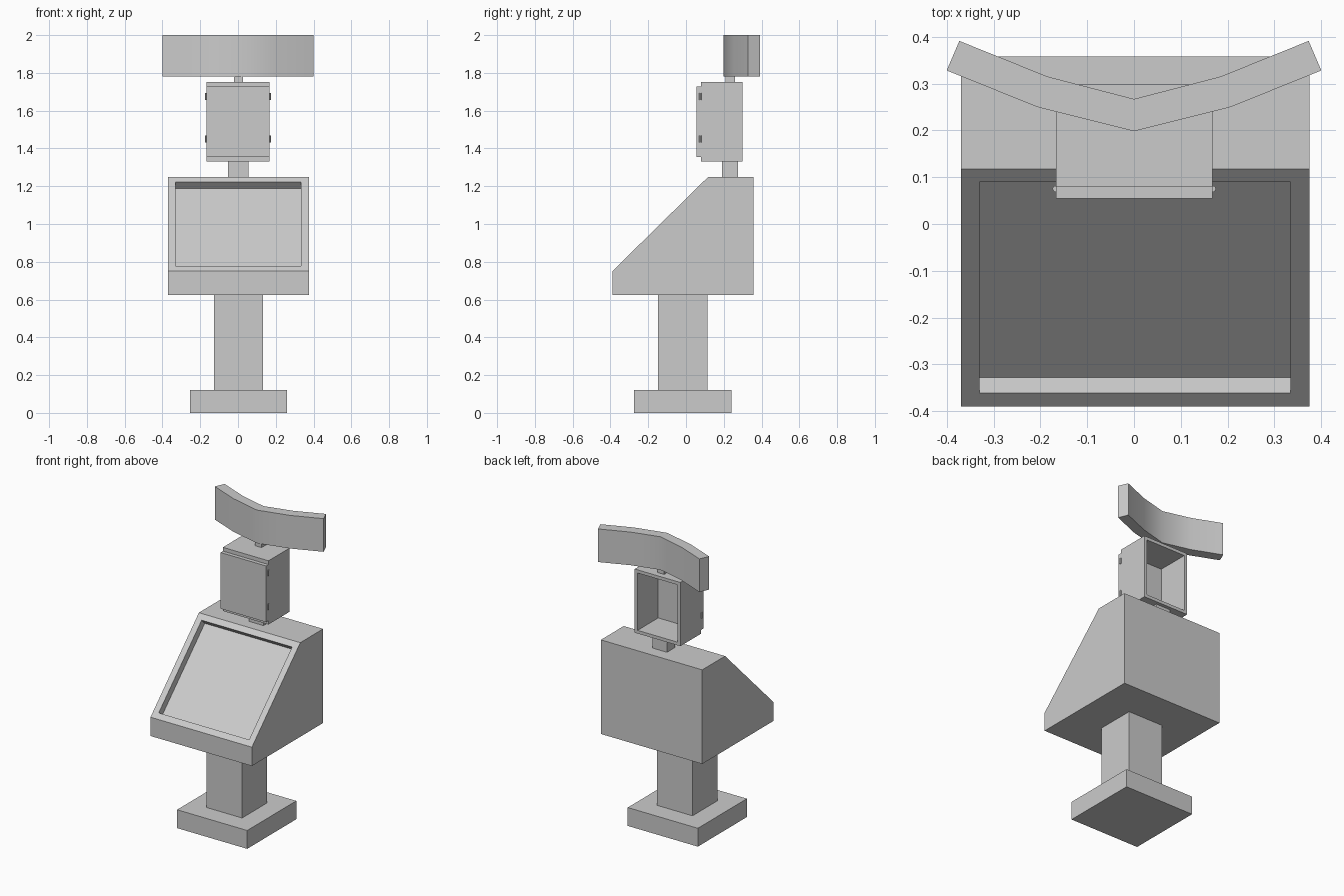
import bpy, bmesh, math
from mathutils import Vector

if "Cube" in bpy.data.objects:
    bpy.data.objects.remove(bpy.data.objects["Cube"])


def finish(name, bm):
    bmesh.ops.recalc_face_normals(bm, faces=bm.faces[:])
    mesh = bpy.data.meshes.new(name)
    bm.to_mesh(mesh)
    bm.free()
    obj = bpy.data.objects.new(name, mesh)
    bpy.context.collection.objects.link(obj)
    return obj


def prism(points, offset):
    """Extrude a closed 3D outline along an offset vector."""
    bm = bmesh.new()
    face = bm.faces.new([bm.verts.new(p) for p in points])
    ext = bmesh.ops.extrude_face_region(bm, geom=[face], use_keep_orig=True)
    verts = [g for g in ext["geom"] if isinstance(g, bmesh.types.BMVert)]
    bmesh.ops.translate(bm, verts=verts, vec=offset)
    bmesh.ops.recalc_face_normals(bm, faces=bm.faces[:])
    return bm


def box_bm(x, y, z):
    pts = [(x[0], y[0], z[0]), (x[1], y[0], z[0]), (x[1], y[1], z[0]), (x[0], y[1], z[0])]
    return prism(pts, (0, 0, z[1] - z[0]))


def box(name, x, y, z):
    return finish(name, box_bm(x, y, z))


# Foot and column
box("foot_plate", (-0.255, 0.26), (-0.275, 0.24), (0, 0.122))
box("column", (-0.127, 0.133), (-0.147, 0.113), (0.122, 0.625))

# Console: wedge profile with a recessed screen on the sloping face
profile = [(-0.39, 0.625), (0.358, 0.625), (0.358, 1.25), (0.118, 1.25), (-0.39, 0.75)]
bm = prism([(-0.37, y, z) for y, z in profile], (0.745, 0, 0))
slope = next(f for f in bm.faces if f.normal.y < -0.3 and f.normal.z > 0.3)
inward = -slope.normal.copy()
bmesh.ops.inset_region(bm, faces=[slope], thickness=0.057)
screen = bmesh.ops.extrude_discrete_faces(bm, faces=[slope])["faces"][0]
bmesh.ops.translate(bm, verts=screen.verts[:], vec=inward * 0.047)
finish("console", bm)

# Neck between console and cabinet
box("neck", (-0.053, 0.055), (0.19, 0.275), (1.25, 1.33))

# Cabinet: hollow, open at the back, closed in front by the door
bm = box_bm((-0.167, 0.168), (0.08, 0.298), (1.33, 1.753))
back = next(f for f in bm.faces if f.normal.y > 0.9)
bmesh.ops.inset_region(bm, faces=[back], thickness=0.03)
inner = bmesh.ops.extrude_discrete_faces(bm, faces=[back])["faces"][0]
bmesh.ops.translate(bm, verts=inner.verts[:], vec=Vector((0, -0.216, 0)))
finish("cabinet", bm)
box("cabinet_door", (-0.167, 0.168), (0.055, 0.08), (1.355, 1.728))

# Door hinges
for side, x in (("left", -0.167), ("right", 0.168)):
    for level, z in (("lower", 1.45), ("upper", 1.675)):
        bm = prism([(x + 0.007 * math.cos(a), 0.075 + 0.007 * math.sin(a), z - 0.019)
                    for a in (i * math.tau / 10 for i in range(10))], (0, 0, 0.038))
        finish(f"hinge_{side}_{level}", bm)

# Post and bent sign panel
box("sign_post", (-0.022, 0.026), (0.21, 0.26), (1.753, 1.782))
front = [(-0.4, 0.328), (-0.207, 0.25), (0, 0.198), (0.207, 0.25), (0.4, 0.328)]
rear = [(0.373, 0.391), (0.185, 0.315), (0, 0.267), (-0.185, 0.315), (-0.373, 0.391)]
bm = bmesh.new()
cols = list(zip(front, rear[::-1]))
quads = []
rows = [[bm.verts.new((x, y, 1.78)) for x, y in pair] for pair in cols]
for a, b in zip(rows, rows[1:]):
    quads.append(bm.faces.new((a[0], b[0], b[1], a[1])))
ext = bmesh.ops.extrude_face_region(bm, geom=quads, use_keep_orig=True)
bmesh.ops.translate(bm, vec=(0, 0, 0.22),
                    verts=[g for g in ext["geom"] if isinstance(g, bmesh.types.BMVert)])
sign = finish("sign_panel", bm)
bpy.context.view_layer.objects.active = sign
sign.select_set(True)
bpy.ops.object.shade_smooth_by_angle(angle=math.radians(35))
